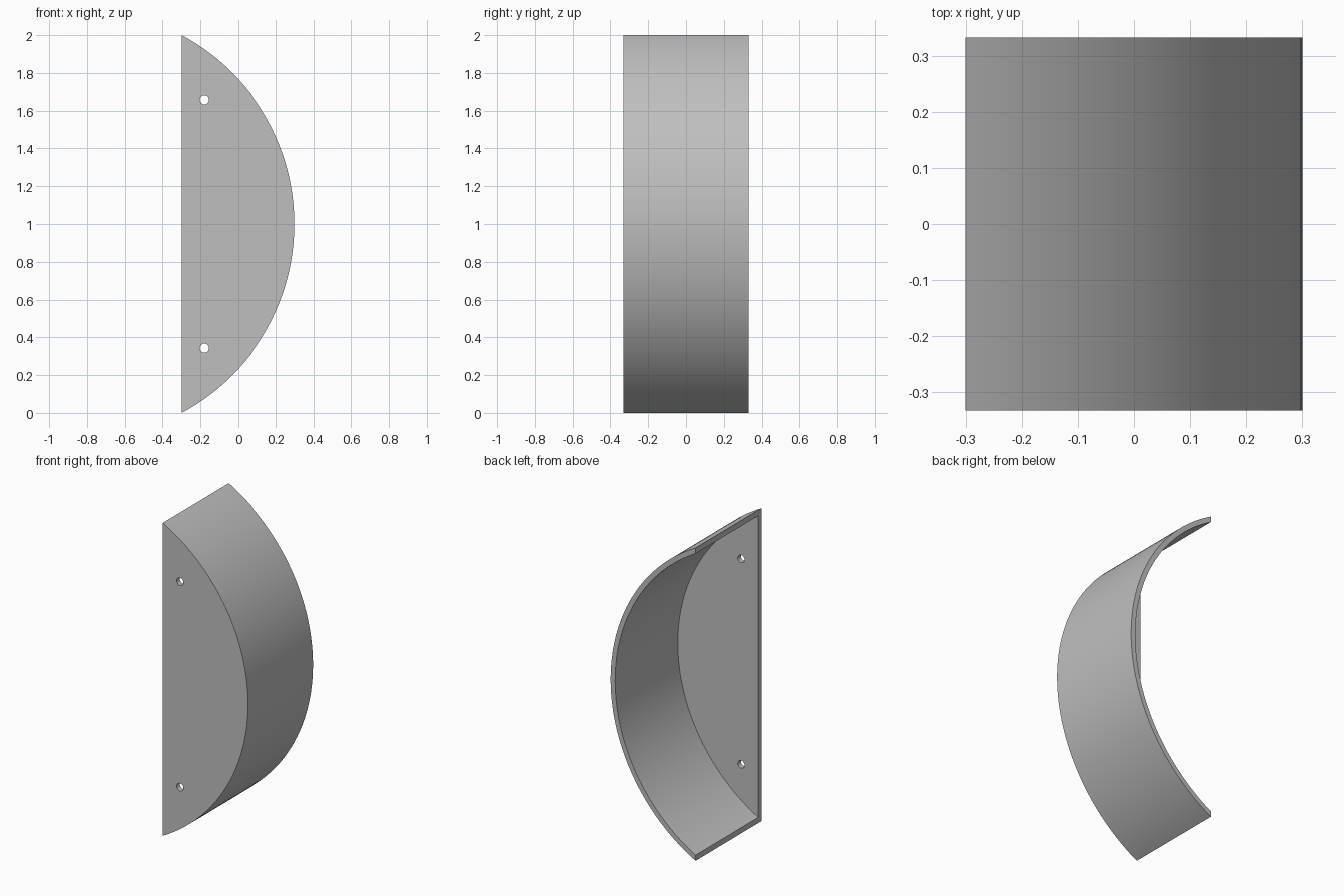
import bpy
import bmesh
import math

if "Cube" in bpy.data.objects:
    bpy.data.objects.remove(bpy.data.objects["Cube"])

DEPTH = 0.664                     # front to back
WALL = 0.032                      # sheet thickness
FLAT_X = -0.3                     # open straight side
RADIUS = 1.1333                   # outer curve
CENTRE_X = 0.3 - RADIUS
FRONT = -DEPTH / 2

grey = bpy.data.materials.new("plain grey")
grey.use_nodes = True
colour = (0.52, 0.52, 0.52, 1)
grey.diffuse_color = colour
grey.node_tree.nodes["Principled BSDF"].inputs["Base Color"].default_value = colour


def segment(name, radius, chord_x, y0, y1, steps=96):
    """Circular segment cut off at chord_x, extruded from y0 to y1."""
    half = math.acos((chord_x - CENTRE_X) / radius)
    bm = bmesh.new()
    ring = []
    for i in range(steps + 1):
        a = -half + 2 * half * i / steps
        ring.append(bm.verts.new((CENTRE_X + radius * math.cos(a), y0,
                                  1 + radius * math.sin(a))))
    face = bm.faces.new(ring)
    out = bmesh.ops.extrude_face_region(bm, geom=[face])
    moved = [v for v in out["geom"] if isinstance(v, bmesh.types.BMVert)]
    bmesh.ops.translate(bm, vec=(0, y1 - y0, 0), verts=moved)
    bmesh.ops.recalc_face_normals(bm, faces=bm.faces)
    mesh = bpy.data.meshes.new(name)
    bm.to_mesh(mesh)
    bm.free()
    obj = bpy.data.objects.new(name, mesh)
    bpy.context.collection.objects.link(obj)
    mesh.materials.append(grey)
    return obj


def cut(target, cutter):
    """Subtract the cutter from the target, then discard it."""
    bpy.context.view_layer.objects.active = target
    mod = target.modifiers.new("cut", "BOOLEAN")
    mod.operation = "DIFFERENCE"
    mod.solver = "EXACT"
    mod.object = cutter
    cutter.hide_render = True
    bpy.ops.object.modifier_apply(modifier=mod.name)
    bpy.data.objects.remove(cutter)


# Curved cover: front plate and bowed wall in one piece, open at back and side
cover = segment("curved_cover", RADIUS, FLAT_X, FRONT, -FRONT)
cut(cover, segment("hollow_cutter", RADIUS - WALL, FLAT_X - 0.2,
                   FRONT + WALL, -FRONT + 0.2))

# Two screw holes through the front plate
for side in (-1, 1):
    bpy.ops.mesh.primitive_cylinder_add(
        vertices=32, radius=0.024, depth=0.2,
        location=(-0.179, FRONT, 1 + side * 0.657),
        rotation=(math.pi / 2, 0, 0))
    drill = bpy.context.object
    drill.data.materials.append(grey)
    cut(cover, drill)

# Smooth curves with crisp edges
bpy.ops.object.select_all(action="DESELECT")
cover.select_set(True)
bpy.context.view_layer.objects.active = cover
bpy.ops.object.shade_smooth_by_angle(angle=math.radians(30))
